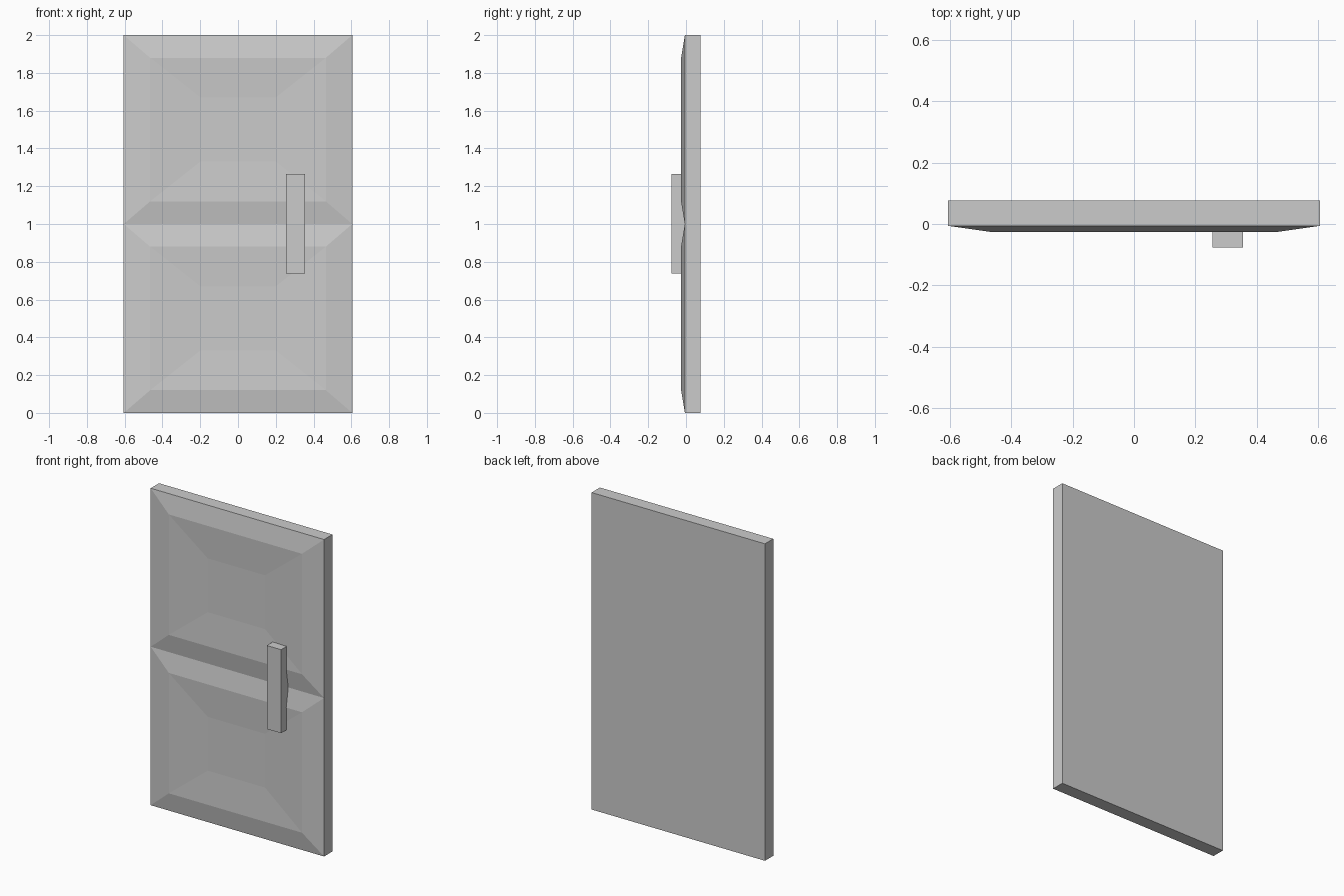
import bpy, bmesh
from mathutils import Vector

if "Cube" in bpy.data.objects:
    bpy.data.objects.remove(bpy.data.objects["Cube"])


def new_object(name, bm):
    bmesh.ops.recalc_face_normals(bm, faces=bm.faces[:])
    mesh = bpy.data.meshes.new(name)
    bm.to_mesh(mesh)
    bm.free()
    obj = bpy.data.objects.new(name, mesh)
    bpy.context.collection.objects.link(obj)
    return obj


def box(lo, hi):
    bm = bmesh.new()
    bmesh.ops.create_cube(bm, size=1)
    lo, hi = Vector(lo), Vector(hi)
    for v in bm.verts:
        v.co = (lo + hi) / 2 + v.co * (hi - lo)
    return bm


# Door slab, split at mid height into two panel fields
FRONT = -0.006
bm = box((-0.605, FRONT, 0), (0.605, 0.077, 2))
bmesh.ops.bisect_plane(bm, geom=bm.verts[:] + bm.edges[:] + bm.faces[:],
                       plane_co=(0, 0, 1), plane_no=(0, 0, 1))
bm.normal_update()
panels = [f for f in bm.faces if f.normal.y < -0.9]

# Each panel: raised ridge, then a shallow sunken centre (half x, half z, y)
for face in panels:
    cz = face.calc_center_median().z
    for hx, hz, y in ((0.465, 0.38, -0.026), (0.2, 0.17, -0.016)):
        face = bmesh.ops.extrude_discrete_faces(bm, faces=[face])["faces"][0]
        for v in face.verts:
            v.co = (hx if v.co.x > 0 else -hx, y,
                    cz + (hz if v.co.z > cz else -hz))
new_object("door_panel", bm)

# Handle bar, set into the door face
new_object("door_handle", box((0.255, -0.077, 0.738), (0.355, 0.0, 1.265)))
